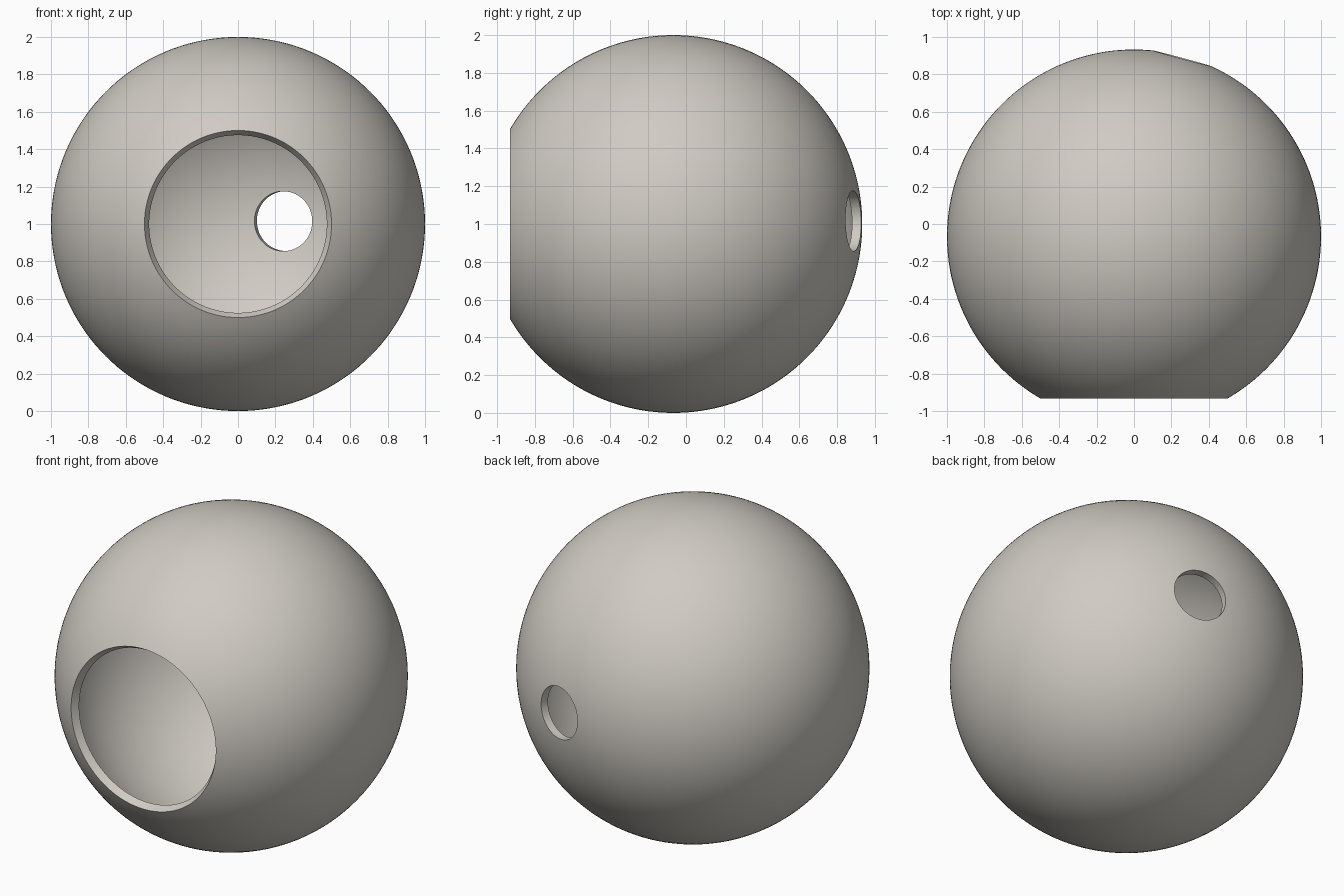
import bpy
import bmesh
from math import sin, cos, radians, pi
from mathutils import Vector

cube = bpy.data.objects.get("Cube")
if cube:
    bpy.data.objects.remove(cube, do_unlink=True)

CENTRE = Vector((0, -0.067, 1))
OUTER, INNER = 1.0, 0.95
RIM_ANGLE = radians(150)      # measured from the back pole
RINGS, SEGMENTS = 75, 144

# Single warm grey material
COLOUR = (0.63, 0.60, 0.55, 1)
material = bpy.data.materials.new("warm grey")
material.use_nodes = True
material.diffuse_color = COLOUR
material.node_tree.nodes["Principled BSDF"].inputs["Base Color"].default_value = COLOUR


def add_object(name, bm):
    mesh = bpy.data.meshes.new(name)
    bm.to_mesh(mesh)
    bm.free()
    mesh.materials.append(material)
    obj = bpy.data.objects.new(name, mesh)
    bpy.context.collection.objects.link(obj)
    obj.location = CENTRE
    return obj


def arc(radius):
    angles = [RIM_ANGLE * i / RINGS for i in range(RINGS + 1)]
    return [(radius * sin(a), radius * cos(a), 0) for a in angles]


# Hollow shell: outer and inner arcs joined by a radial rim, spun about y
bm = bmesh.new()
verts = [bm.verts.new(p) for p in arc(OUTER) + arc(INNER)[::-1]]
edges = [bm.edges.new(pair) for pair in zip(verts, verts[1:])]
bmesh.ops.spin(bm, geom=verts + edges, cent=(0, 0, 0), axis=(0, 1, 0),
               angle=2 * pi, steps=SEGMENTS)
bmesh.ops.remove_doubles(bm, verts=bm.verts[:], dist=0.0001)
bmesh.ops.recalc_face_normals(bm, faces=bm.faces[:])
shell = add_object("hollow_shell", bm)

# Round hole through the back wall, turned to the model's left
bm = bmesh.new()
bmesh.ops.create_cone(bm, cap_ends=True, segments=96, radius1=0.16,
                      radius2=0.16, depth=0.6)
axis = Vector((sin(radians(15)), cos(radians(15)), 0.016)).normalized()
bmesh.ops.rotate(bm, verts=bm.verts[:],
                 matrix=axis.to_track_quat("Z", "Y").to_matrix())
bmesh.ops.translate(bm, verts=bm.verts[:], vec=axis)
cutter = add_object("hole_cutter", bm)
cutter.hide_render = True

cut = shell.modifiers.new("back_hole", "BOOLEAN")
cut.operation = "DIFFERENCE"
cut.solver = "EXACT"
cut.object = cutter

for obj in bpy.context.selected_objects:
    obj.select_set(False)
shell.select_set(True)
bpy.context.view_layer.objects.active = shell
bpy.ops.object.modifier_apply(modifier=cut.name)
bpy.data.objects.remove(cutter, do_unlink=True)
bpy.ops.object.shade_smooth_by_angle(angle=radians(30))
